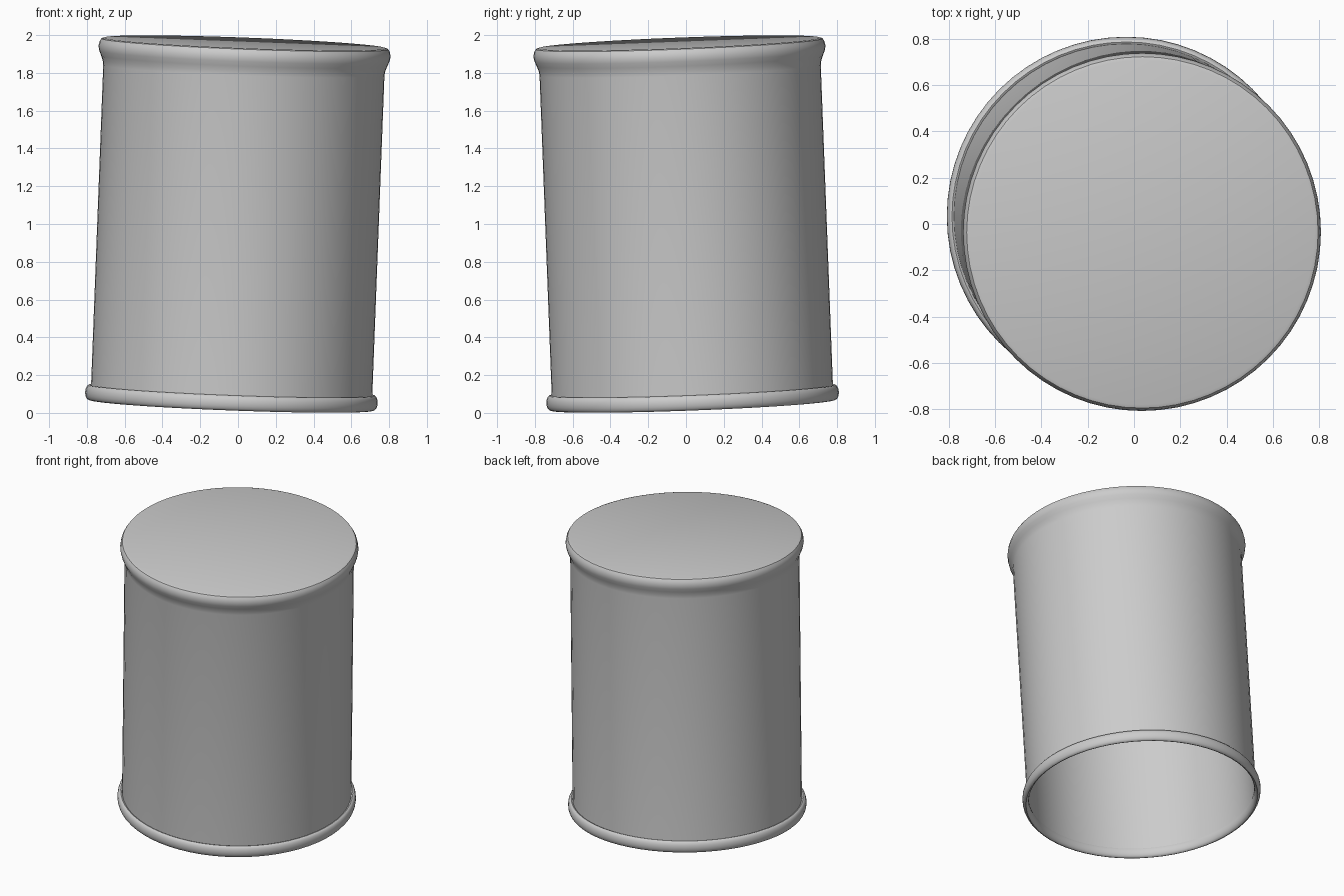
import bpy
import bmesh
import math
from mathutils import Vector

cube = bpy.data.objects.get("Cube")
if cube:
    bpy.data.objects.remove(cube, do_unlink=True)

SEGMENTS = 64
WALL = 0.745      # outer wall radius
INNER = 0.737     # inner wall radius
LENGTH = 1.92

# One grey for the whole can
grey = bpy.data.materials.new("plain grey")
grey.use_nodes = True
colour = (0.6, 0.6, 0.6, 1)
grey.diffuse_color = colour
bsdf = next(n for n in grey.node_tree.nodes if n.type == "BSDF_PRINCIPLED")
bsdf.inputs["Base Color"].default_value = colour

# The can leans slightly towards front left
axis = Vector((0.038, -0.038, 1)).normalized()
tilt = Vector((0, 0, 1)).rotation_difference(axis)
base = Vector((0, 0, 1)) - axis * LENGTH / 2


def lathe(name, profile, closed=False):
    """Turn (radius, height) points around the can's axis."""
    bm = bmesh.new()
    verts = [bm.verts.new((r, 0, h)) for r, h in profile]
    pairs = list(zip(verts, verts[1:]))
    if closed:
        pairs.append((verts[-1], verts[0]))
    edges = [bm.edges.new(p) for p in pairs]
    bmesh.ops.spin(bm, geom=verts + edges, cent=(0, 0, 0), axis=(0, 0, 1),
                   angle=math.tau, steps=SEGMENTS, use_merge=True)
    bmesh.ops.remove_doubles(bm, verts=bm.verts[:], dist=0.0001)
    bmesh.ops.recalc_face_normals(bm, faces=bm.faces[:])
    mesh = bpy.data.meshes.new(name)
    bm.to_mesh(mesh)
    bm.free()
    mesh.materials.append(grey)
    obj = bpy.data.objects.new(name, mesh)
    bpy.context.collection.objects.link(obj)
    obj.location = base
    obj.rotation_mode = "QUATERNION"
    obj.rotation_quaternion = tilt
    bpy.ops.object.select_all(action="DESELECT")
    bpy.context.view_layer.objects.active = obj
    obj.select_set(True)
    bpy.ops.object.shade_smooth_by_angle(angle=math.radians(35))
    return obj


# Thin wall and closed top, with a rounded shoulder that necks into the wall
lathe("can_body", [
    (0, LENGTH), (WALL, LENGTH),
    (0.76, 1.915), (0.769, 1.9), (0.774, 1.875), (0.769, 1.85),
    (0.758, 1.825), (0.749, 1.8), (WALL, 1.775),
    (WALL, 0.04), (INNER, 0.04), (INNER, 1.9), (0, 1.9)])

# Rolled lip around the open bottom
lip = [(0.754 + 0.021 * math.cos(a), 0.04 + 0.04 * math.sin(a))
       for a in (math.tau * i / 16 for i in range(16))]
lathe("bottom_lip", lip, closed=True)
